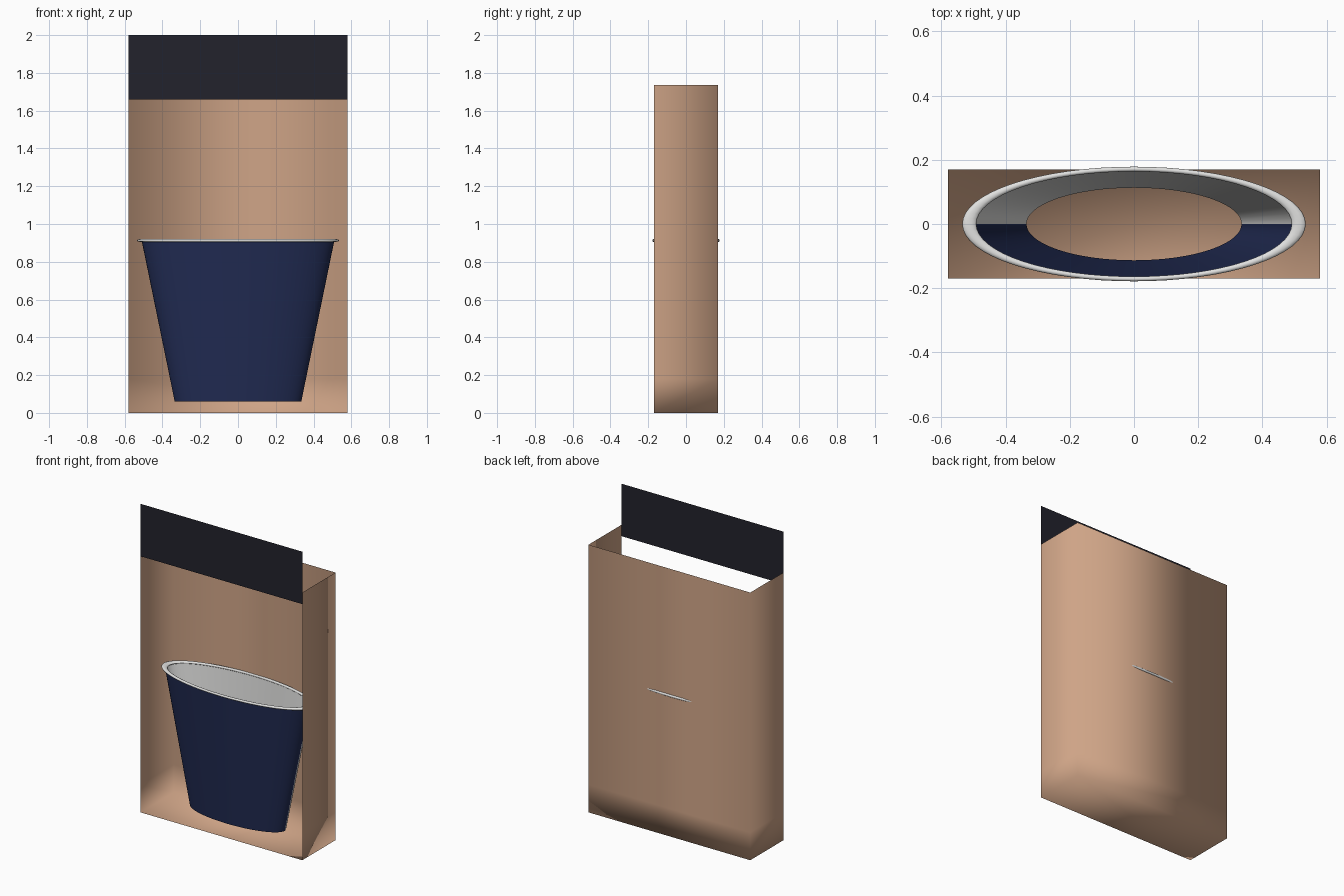
import bpy, bmesh, math

if "Cube" in bpy.data.objects:
    bpy.data.objects.remove(bpy.data.objects["Cube"])

W, D = 0.58, 0.17          # half width and half depth of the case


def material(name, rgb):
    m = bpy.data.materials.new(name)
    m.diffuse_color = (*rgb, 1)
    m.use_nodes = True
    m.node_tree.nodes["Principled BSDF"].inputs["Base Color"].default_value = m.diffuse_color
    return m


TAN = material("tan_card", (0.62, 0.37, 0.24))
DARK = material("charcoal", (0.016, 0.016, 0.025))
NAVY = material("navy", (0.015, 0.024, 0.085))
WHITE = material("off_white", (0.75, 0.75, 0.74))


def build(name, verts, faces, mats, smooth=True, rule=None):
    me = bpy.data.meshes.new(name)
    me.from_pydata(verts, [], faces)
    for m in mats:
        me.materials.append(m)
    for p in me.polygons:
        p.use_smooth = smooth
        if rule:
            p.material_index = rule(p.center)
    ob = bpy.data.objects.new(name, me)
    bpy.context.collection.objects.link(ob)
    return ob


# Open-fronted thin case: two sides, back and floor, softly shaded at the folds
plan = [(W, -D), (W, D), (-W, D), (-W, -D)]
levels = [0, 0.18, 1.735]
verts = [(x, y, z) for z in levels for x, y in plan]
faces = [(r * 4 + i, r * 4 + i + 1, r * 4 + i + 5, r * 4 + i + 4)
         for r in range(2) for i in range(3)]
faces.append((3, 2, 1, 0))
build("case", verts, faces, [TAN])

# Dark header panel, a flat sheet on the front plane
build("header_panel", [(-W, -D, 1.66), (W, -D, 1.66), (W, -D, 2), (-W, -D, 2)],
      [(0, 1, 2, 3)], [DARK], smooth=False)


def lathe(name, profile, mats, closed=False, rule=None, n=64):
    """Sweep (x radius, y radius, z) points round an ellipse."""
    k = len(profile)
    verts = [(rx * math.cos(2 * math.pi * i / n), ry * math.sin(2 * math.pi * i / n), z)
             for i in range(n) for rx, ry, z in profile]
    faces = []
    for i in range(n):
        a, b = i * k, (i + 1) % n * k
        for j in range(k if closed else k - 1):
            j2 = (j + 1) % k
            faces.append((a + j, b + j, b + j2, a + j2))
    return build(name, verts, faces, mats, True, rule)


# Tapered oval cup shell, open at both ends: navy front half, white back half
lathe("cup", [(0.335, 0.113, 0.06), (0.51, 0.169, 0.912)], [NAVY, WHITE],
      rule=lambda c: 1 if c.y > 0 else 0)

# Thin rolled rim
ring = []
for j in range(10):
    t = 2 * math.pi * j / 10
    c, s = math.cos(t), math.sin(t)
    ring.append((0.513 + 0.022 * c, 0.171 + 0.0075 * c, 0.913 + 0.008 * s))
lathe("cup_rim", ring, [WHITE], closed=True)
